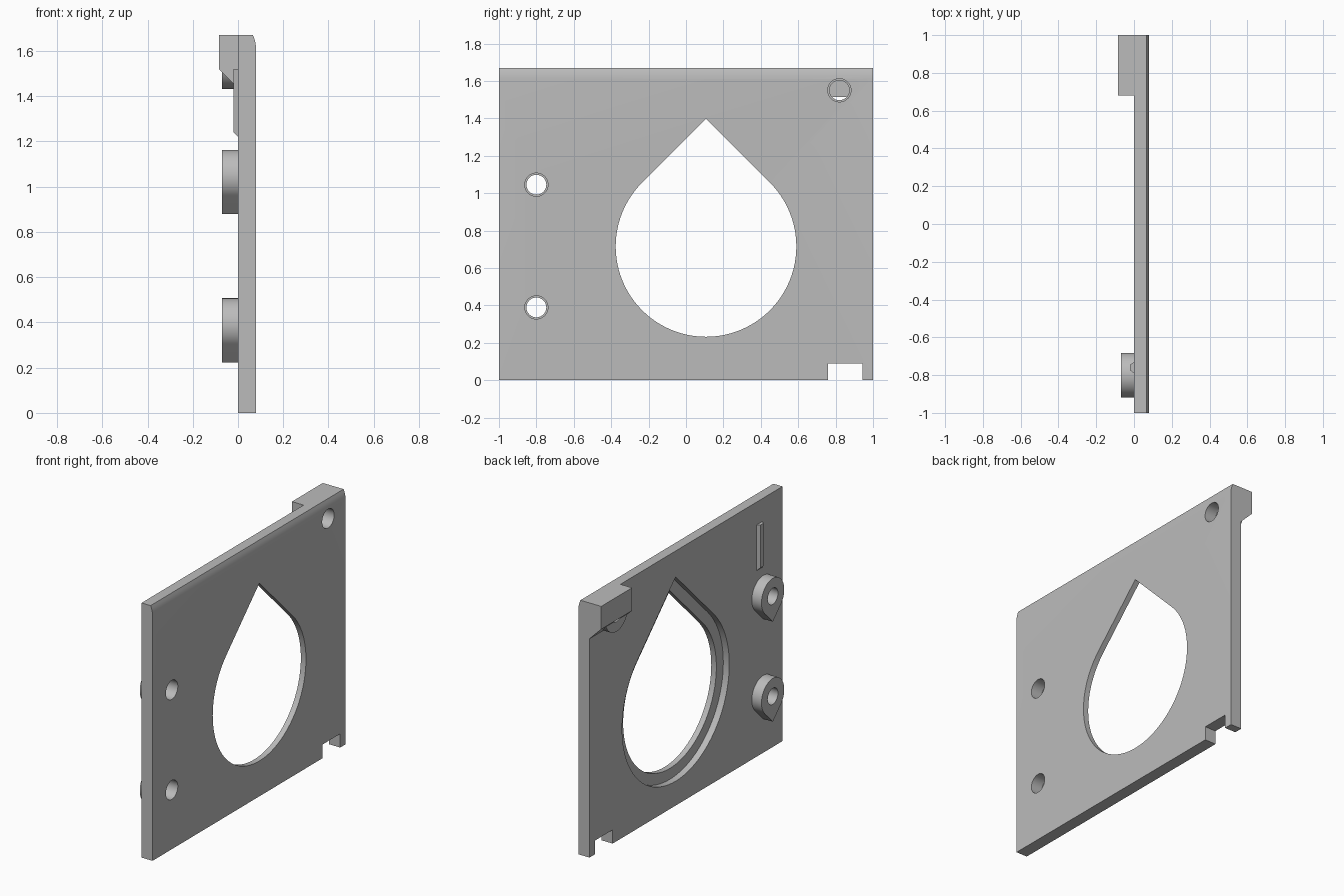
import bpy, bmesh
from math import sin, cos, pi, radians, sqrt

if "Cube" in bpy.data.objects:
    bpy.data.objects.remove(bpy.data.objects["Cube"])

grey = bpy.data.materials.new("plain grey")
colour = (0.5, 0.5, 0.5, 1)
grey.diffuse_color = colour
grey.use_nodes = True
grey.node_tree.nodes["Principled BSDF"].inputs["Base Color"].default_value = colour


def prism(name, low, high):
    """Solid between two matching loops of 3D points."""
    bm = bmesh.new()
    a = [bm.verts.new(p) for p in low]
    b = [bm.verts.new(p) for p in high]
    bm.faces.new(a)
    bm.faces.new(b)
    n = len(a)
    for i in range(n):
        j = (i + 1) % n
        bm.faces.new((a[i], a[j], b[j], b[i]))
    bmesh.ops.recalc_face_normals(bm, faces=bm.faces)
    mesh = bpy.data.meshes.new(name)
    bm.to_mesh(mesh)
    bm.free()
    mesh.materials.append(grey)
    obj = bpy.data.objects.new(name, mesh)
    bpy.context.collection.objects.link(obj)
    return obj


def along_x(name, outline, x0, x1):
    return prism(name, [(x0, y, z) for y, z in outline], [(x1, y, z) for y, z in outline])


def along_y(name, outline, y0, y1):
    return prism(name, [(x, y0, z) for x, z in outline], [(x, y1, z) for x, z in outline])


def circle(y, z, r, n=48):
    return [(y + r * cos(2 * pi * i / n), z + r * sin(2 * pi * i / n)) for i in range(n)]


def teardrop(y, z, r, up=1, n=72):
    """Circle whose 45 degree tangents meet in a point."""
    arc = [radians(135 + 270 * i / n) for i in range(n + 1)]
    points = [(y + r * cos(t), z + up * r * sin(t)) for t in arc]
    return points + [(y, z + up * r * sqrt(2))]


def cut(obj, cutter):
    mod = obj.modifiers.new("cut", "BOOLEAN")
    mod.operation = "DIFFERENCE"
    mod.solver = "EXACT"
    mod.object = cutter
    bpy.context.view_layer.objects.active = obj
    bpy.ops.object.modifier_apply(modifier=mod.name)
    bpy.data.objects.remove(cutter)


T, TOP = 0.08, 1.67
BOSS_R, BOSS_X = 0.118, -0.07
pegs = [(-0.8, 0.389), (-0.8, 1.045)]
corner = (0.82, 1.55)

# Plate with a softened top outer edge
plate = along_y("plate", [(0, 0), (T, 0), (T, 1.61), (0.078, 1.632), (0.073, 1.652),
                          (0.066, TOP), (0, TOP)], -1, 1)

# Window with a wider recess behind, bottom notch and screw holes
cut(plate, along_x("window", teardrop(0.107, 0.715, 0.483), -0.1, 0.2))
cut(plate, along_x("recess", teardrop(0.107, 0.715, 0.555), -0.1, 0.043))
cut(plate, along_x("notch", [(0.76, -0.1), (0.945, -0.1), (0.945, 0.09), (0.76, 0.09)], -0.1, 0.2))
for y, z in pegs + [corner]:
    cut(plate, along_x("hole", circle(y, z, 0.062), -0.1, 0.2))

# Bosses behind the screw holes, pointed at the bottom
parts = [plate]
for name, (y, z) in zip(("lower_boss", "upper_boss"), pegs):
    boss = along_x(name, teardrop(y, z, BOSS_R, -1), BOSS_X, 0)
    cut(boss, along_x("bore", circle(y, z, 0.053), -0.2, 0.1))
    parts.append(boss)

# Corner block with a sloped underside and a blind hole
block = along_y("corner_block", [(-0.085, TOP), (0, TOP), (0, 1.435), (-0.085, 1.52)], 0.68, 1)
corner_boss = along_x("corner_boss", circle(*corner, BOSS_R), BOSS_X, 0)
for part in (block, corner_boss):
    cut(part, along_x("bore", circle(*corner, 0.053), -0.08, 0.1))
    parts.append(part)

# Small tapered ridge on the back
base = [(0, -0.79, 1.22), (0, -0.73, 1.22), (0, -0.73, 1.52), (0, -0.79, 1.52)]
crest = [(-0.02, -0.775, 1.24), (-0.02, -0.745, 1.24), (-0.02, -0.745, 1.52), (-0.02, -0.775, 1.52)]
parts.append(prism("ridge", base, crest))

# Smooth the round walls, keep the edges sharp
bpy.ops.object.select_all(action="DESELECT")
for part in parts:
    part.select_set(True)
bpy.context.view_layer.objects.active = plate
bpy.ops.object.shade_smooth_by_angle(angle=radians(25))
